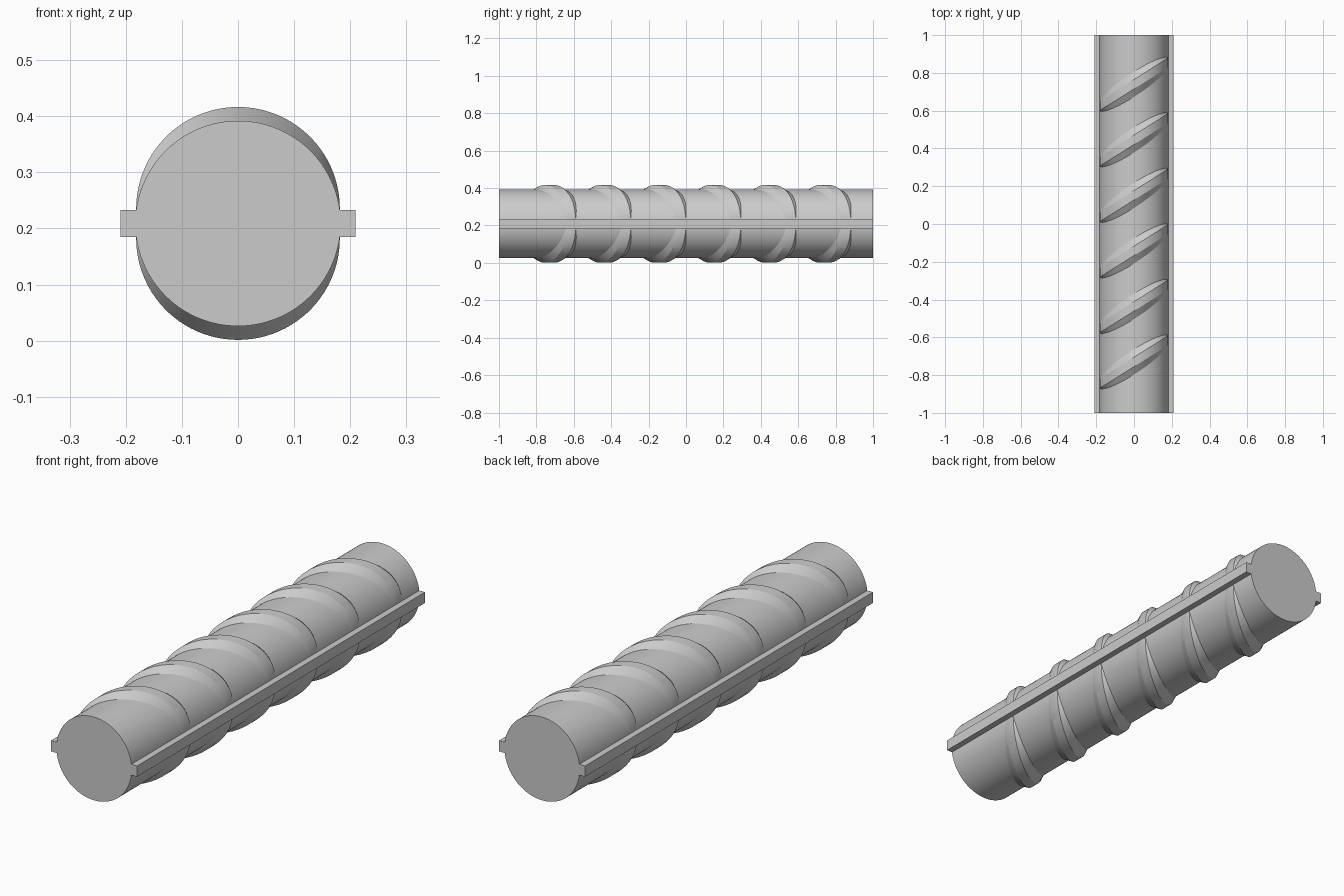
import bpy, bmesh, math

if "Cube" in bpy.data.objects:
    bpy.data.objects.remove(bpy.data.objects["Cube"])

R, ZC, HALF = 0.183, 0.209, 1.0       # core radius, axis height, half length
RIB_X, RIB_H = 0.209, 0.0238          # side rib reach, half thickness
CREST, FLANK, RISE = 0.025, 0.042, 0.0245
SLOPE, PITCH, FIRST = 0.63, 0.294, -0.73
A0 = math.asin(RIB_H / R)             # angle where core meets the side rib


def finish(name, bm):
    bmesh.ops.recalc_face_normals(bm, faces=bm.faces)
    me = bpy.data.meshes.new(name)
    bm.to_mesh(me)
    bm.free()
    ob = bpy.data.objects.new(name, me)
    bpy.context.collection.objects.link(ob)
    bpy.context.view_layer.objects.active = ob
    ob.select_set(True)
    bpy.ops.object.shade_smooth_by_angle(angle=math.radians(25))
    ob.select_set(False)
    return ob


# Core bar with its two lengthwise ribs, one extruded outline
def core_bar():
    bm = bmesh.new()
    n = 48
    pts = []
    for turn in (0, math.pi):
        s = 1 if turn == 0 else -1
        pts.append((s * RIB_X, s * RIB_H))
        for i in range(n + 1):
            a = A0 + (math.pi - 2 * A0) * i / n + turn
            pts.append((R * math.cos(a), R * math.sin(a)))
        pts.append((-s * RIB_X, s * RIB_H))
    face = bm.faces.new([bm.verts.new((x, -HALF, ZC + z)) for x, z in pts])
    ext = bmesh.ops.extrude_face_region(bm, geom=[face], use_keep_orig=True)
    moved = [v for v in ext["geom"] if isinstance(v, bmesh.types.BMVert)]
    bmesh.ops.translate(bm, verts=moved, vec=(0, 2 * HALF, 0))
    finish("core_bar", bm)


# Slanted crescent rib: trapezoid section that fades out toward the sides
def crescent_rib(name, yc, side):
    bm = bmesh.new()
    n, sink = 48, 0.004
    rings = []
    for i in range(n + 1):
        t = i / n
        a = A0 + (math.pi - 2 * A0) * t
        h = RISE * math.sin(math.pi * t)
        w = CREST + FLANK * (h + sink) / RISE
        ring = []
        for r, off in ((R - sink, -w), (R + h, -CREST), (R + h, CREST), (R - sink, w)):
            x, z = r * math.cos(a), r * math.sin(a)
            ring.append(bm.verts.new((x, yc + SLOPE * x + off, ZC + side * z)))
        rings.append(ring)
    for p, q in zip(rings, rings[1:]):
        for k in range(4):
            m = (k + 1) % 4
            bm.faces.new((p[k], p[m], q[m], q[k]))
    bm.faces.new(rings[0])
    bm.faces.new(rings[-1])
    finish(name, bm)


core_bar()
for i in range(6):
    y = FIRST + PITCH * i
    crescent_rib(f"upper_rib_{i + 1}", y, 1)
    crescent_rib(f"lower_rib_{i + 1}", y, -1)
